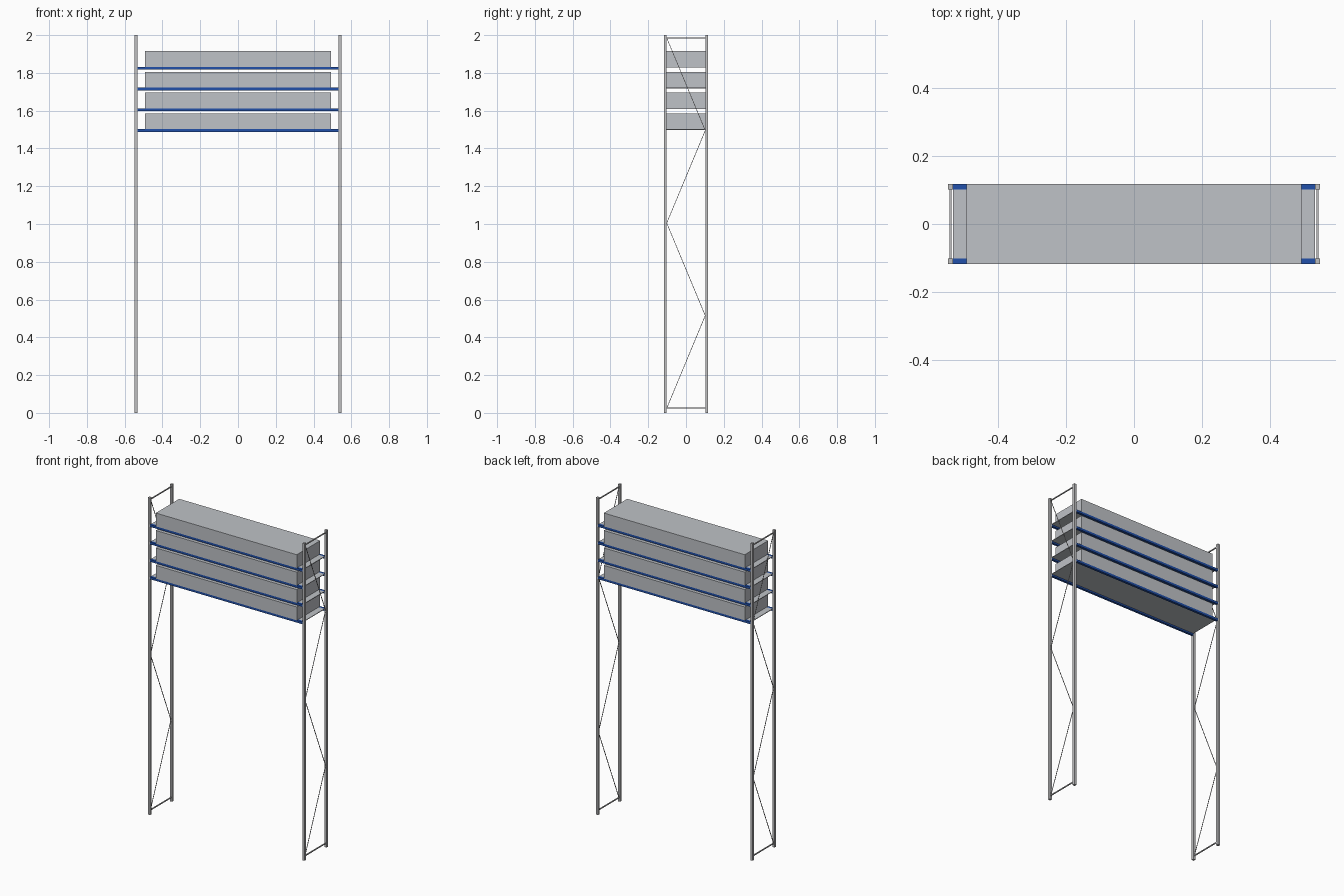
import bpy
from mathutils import Vector

cube = bpy.data.objects.get("Cube")
if cube:
    bpy.data.objects.remove(cube, do_unlink=True)


def material(name, rgb):
    m = bpy.data.materials.new(name)
    m.use_nodes = True
    color = (*rgb, 1)
    m.diffuse_color = color
    m.node_tree.nodes["Principled BSDF"].inputs["Base Color"].default_value = color
    return m


STEEL = material("galvanised steel", (0.52, 0.52, 0.53))
BLUE = material("beam blue", (0.015, 0.08, 0.40))
GREY = material("load grey", (0.52, 0.54, 0.57))


def box(name, center, size, mat):
    bpy.ops.mesh.primitive_cube_add(size=1, location=center)
    ob = bpy.context.object
    ob.name = name
    ob.scale = size
    bpy.ops.object.transform_apply(location=False, rotation=False, scale=True)
    ob.data.materials.append(mat)
    return ob


def strut(name, a, b, width, mat):
    # square bar running between two points
    a, b = Vector(a), Vector(b)
    ob = box(name, (a + b) / 2, (width, width, (b - a).length), mat)
    ob.rotation_mode = 'QUATERNION'
    ob.rotation_quaternion = (b - a).to_track_quat('Z', 'X')
    return ob


POST = 0.015
POST_X, POST_Y = 0.5395, 0.1095
INNER_Y = POST_Y - POST / 2
SPAN = 2 * (POST_X - POST / 2)

# End frames: two posts, two crossbars and a zigzag brace
for side, sx in (("left", 1), ("right", -1)):
    x = sx * POST_X
    for end, sy in (("front", -1), ("back", 1)):
        box(f"{side}_{end}_post", (x, sy * POST_Y, 1), (POST, POST, 2), STEEL)
    for level, z in (("lower", 0.025), ("upper", 1.985)):
        box(f"{side}_{level}_crossbar", (x, 0, z), (0.006, 2 * INNER_Y, 0.006), STEEL)
    heights = [0.025 + 0.49 * i for i in range(5)]
    for i in range(4):
        s = -1 if i % 2 == 0 else 1
        strut(f"{side}_diagonal_brace_{i + 1}",
              (x, s * INNER_Y, heights[i]), (x, -s * INNER_Y, heights[i + 1]), 0.003, STEEL)

# Storage levels: a pair of beams, a thin deck and a load
BEAM_H = 0.014
for i in range(4):
    top = 1.502 + 0.11 * i
    for end, sy in (("front", -1), ("back", 1)):
        box(f"{end}_beam_{i + 1}", (0, sy * POST_Y, top - BEAM_H / 2),
            (SPAN, POST, BEAM_H), BLUE)
    box(f"shelf_deck_{i + 1}", (0, 0, top - 0.002), (SPAN, 2 * INNER_Y, 0.004), GREY)
    box(f"load_block_{i + 1}", (0, 0, top + 0.042), (0.984, 0.234, 0.084), GREY)
